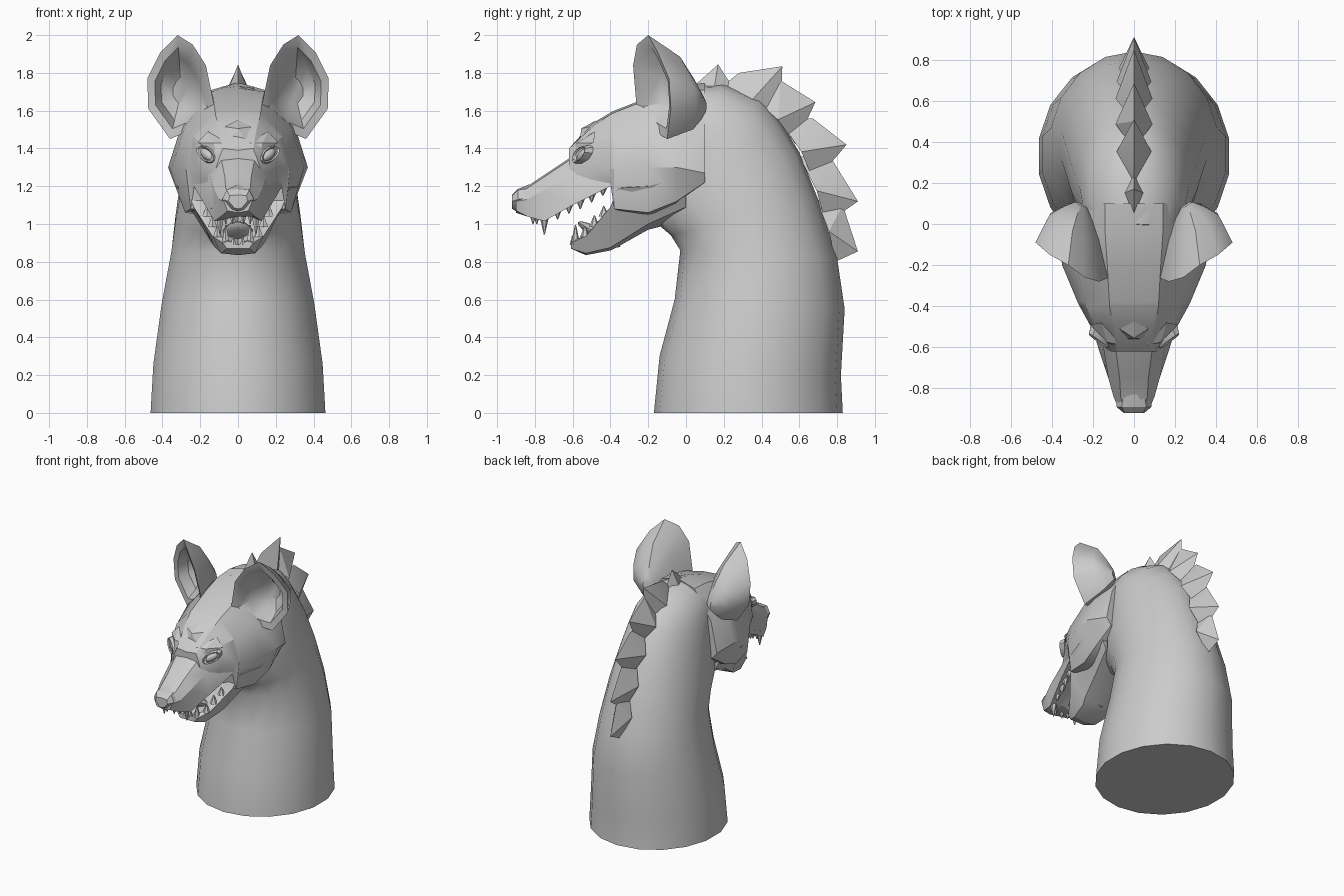
import bpy, bmesh, math
from mathutils import Vector, Matrix


def finish(name, bm, angle=30):
    bmesh.ops.remove_doubles(bm, verts=bm.verts, dist=0.0005)
    bmesh.ops.recalc_face_normals(bm, faces=bm.faces)
    me = bpy.data.meshes.new(name)
    bm.to_mesh(me)
    bm.free()
    ob = bpy.data.objects.new(name, me)
    bpy.context.collection.objects.link(ob)
    bpy.ops.object.select_all(action='DESELECT')
    ob.select_set(True)
    bpy.context.view_layer.objects.active = ob
    if angle:
        bpy.ops.object.shade_smooth_by_angle(angle=math.radians(angle))
    return ob


def skin(bm, rings, cap_start=True, cap_end=True):
    """Bridge equal-length closed rings of points."""
    vs = [[bm.verts.new(p) for p in r] for r in rings]
    n = len(vs[0])
    for a, b in zip(vs, vs[1:]):
        for i in range(n):
            j = (i + 1) % n
            bm.faces.new((a[i], a[j], b[j], b[i]))
    if cap_start:
        bm.faces.new(vs[0])
    if cap_end:
        bm.faces.new(vs[-1])


def loft(name, sections, angle=30):
    """sections: (y, half outline from top centre to bottom centre)."""
    bm = bmesh.new()
    rings = []
    for y, half in sections:
        full = half + [(-x, z) for x, z in reversed(half) if x > 0]
        rings.append([(x, y, z) for x, z in full])
    skin(bm, rings)
    return finish(name, bm, angle)


# neck: rings spanned between a throat point and a nape point
neck = [((-.17, 0), (.83, 0), .47), ((-.14, .3), (.82, .2), .455),
        ((-.06, .6), (.84, .55), .41), ((-.03, .86), (.80, .82), .36),
        ((-.08, .94), (.70, 1.13), .335), ((-.15, 1.0), (.60, 1.38), .31),
        ((-.15, 1.1), (.50, 1.54), .29), ((-.12, 1.2), (.40, 1.66), .27),
        ((-.10, 1.3), (.20, 1.74), .25), ((-.10, 1.4), (0, 1.73), .2)]
bm = bmesh.new()
rings = []
for f, b, w in neck:
    ring = []
    for i in range(18):
        a = 2 * math.pi * i / 18
        t = .5 - .5 * math.cos(a)
        ring.append((w * math.sin(a), f[0] + (b[0] - f[0]) * t, f[1] + (b[1] - f[1]) * t))
    rings.append(ring)
skin(bm, rings)
finish("neck", bm, 40)

# skull with flared cheeks
loft("skull", [
    (-.62, [(0, 1.39), (.08, 1.40), (.10, 1.35), (.13, 1.25), (.14, 1.2), (0, 1.2)]),
    (-.50, [(0, 1.53), (.10, 1.51), (.195, 1.43), (.21, 1.29), (.18, 1.2), (0, 1.2)]),
    (-.40, [(0, 1.59), (.12, 1.58), (.235, 1.46), (.265, 1.29), (.23, 1.21), (0, 1.21)]),
    (-.38, [(0, 1.60), (.12, 1.59), (.24, 1.46), (.275, 1.29), (.25, 1.08), (0, 1.08)]),
    (-.20, [(0, 1.67), (.13, 1.66), (.28, 1.52), (.35, 1.3), (.28, 1.06), (0, 1.02)]),
    (-.05, [(0, 1.72), (.14, 1.70), (.30, 1.52), (.37, 1.3), (.30, 1.12), (0, 1.05)]),
    (.10, [(0, 1.75), (.14, 1.71), (.28, 1.5), (.33, 1.27), (.29, 1.22), (0, 1.2)])])

# upper muzzle
loft("muzzle", [
    (-.90, [(0, 1.17), (.05, 1.165), (.075, 1.12), (.055, 1.07), (0, 1.06)]),
    (-.84, [(0, 1.2), (.065, 1.19), (.10, 1.13), (.09, 1.04), (0, 1.04)]),
    (-.75, [(0, 1.26), (.07, 1.25), (.125, 1.18), (.125, 1.015), (0, 1.06)]),
    (-.60, [(0, 1.36), (.09, 1.35), (.15, 1.26), (.175, 1.10), (0, 1.15)]),
    (-.38, [(0, 1.5), (.10, 1.45), (.20, 1.35), (.24, 1.21), (0, 1.22)])])

# lower jaw, a trough open at the top
loft("lower_jaw", [
    (-.61, [(0, .89), (.05, .91), (.08, .9), (.06, .87), (0, .87)]),
    (-.53, [(0, .89), (.10, .94), (.135, .935), (.09, .845), (0, .835)]),
    (-.40, [(0, .96), (.19, 1.09), (.235, 1.09), (.12, .875), (0, .86)]),
    (-.36, [(0, 1.0), (.20, 1.2), (.27, 1.19), (.14, .9), (0, .88)]),
    (-.20, [(0, 1.1), (.20, 1.2), (.325, 1.2), (.18, 1.0), (0, .97)]),
    (0, [(0, 1.15), (.20, 1.25), (.33, 1.25), (.25, 1.09), (0, 1.02)])])

# nose pad
loft("nose", [
    (-.92, [(0, 1.155), (.045, 1.15), (.05, 1.12), (.02, 1.085), (0, 1.08)]),
    (-.89, [(0, 1.185), (.06, 1.18), (.085, 1.13), (.04, 1.075), (0, 1.06)]),
    (-.83, [(0, 1.21), (.05, 1.19), (.085, 1.14), (.04, 1.09), (0, 1.08)])])


def ball(bm, loc, scale, rot=Matrix.Identity(4), seg=12):
    m = Matrix.Translation(loc) @ rot @ Matrix.Diagonal((*scale, 1))
    bmesh.ops.create_uvsphere(bm, u_segments=seg, v_segments=8, radius=1, matrix=m)


# tongue
bm = bmesh.new()
ball(bm, (0, -.46, .945), (.085, .13, .03), Matrix.Rotation(math.radians(-30), 4, 'X'))
finish("tongue", bm, 50)


# ears: cupped shell with a thick rim and a hollow facing forward
rim = [Vector(p) for p in [
    (.12, -.26, 1.6), (.17, -.28, 1.84), (.24, -.26, 1.95), (.32, -.20, 2.0),
    (.41, -.15, 1.91), (.48, -.09, 1.77), (.475, -.08, 1.61), (.36, -.10, 1.45), (.24, -.18, 1.5)]]
back, hollow = Vector((.25, .06, 1.62)), Vector((.30, -.14, 1.7))
for side, name in ((1, "ear_left"), (-1, "ear_right")):
    def ring(c, t, dy):
        out = [p.lerp(c, t) + Vector((0, dy, 0)) for p in rim]
        return [(side * p.x, p.y, p.z) for p in out]
    bm = bmesh.new()
    skin(bm, [ring(back, .85, .07), ring(back, .6, .085), ring(back, .3, .09), ring(back, 0, 0),
              ring(hollow, .22, .005), ring(hollow, .4, .09), ring(hollow, .75, .14)])
    finish(name, bm, 35)

# mane: overlapping tufts given as root, crest, tip, underside in (y, z)
tufts = [(.045, [(.03, 1.72), (.12, 1.80), (.17, 1.845), (.25, 1.72)]),
         (.085, [(.18, 1.72), (.28, 1.80), (.51, 1.835), (.50, 1.58)]),
         (.09, [(.36, 1.66), (.50, 1.76), (.685, 1.645), (.58, 1.42)]),
         (.09, [(.50, 1.54), (.67, 1.56), (.85, 1.42), (.68, 1.22)]),
         (.085, [(.60, 1.36), (.78, 1.33), (.91, 1.12), (.74, 1.0)]),
         (.075, [(.69, 1.13), (.83, 1.10), (.91, .855), (.79, .80)])]
bm = bmesh.new()
for w, pts in tufts:
    a, c, t, u = [bm.verts.new((0, y, z)) for y, z in pts]
    mid = (a.co + u.co) / 2 + (c.co - a.co) * .12
    for s in (1, -1):
        v = bm.verts.new((s * w, mid.y, mid.z))
        for p, q in ((a, c), (c, t), (t, u)):
            bm.faces.new((p, q, v))
finish("mane", bm, 25)


# eyes, lids, brows and the forehead facet
def facet(bm, outline, peak):
    pk = bm.verts.new(peak)
    vs = [bm.verts.new(p) for p in outline]
    for i, v in enumerate(vs):
        bm.faces.new((v, vs[(i + 1) % len(vs)], pk))


eyes, lids, brows = bmesh.new(), bmesh.new(), bmesh.new()
for s in (1, -1):
    along = Vector((s * .075, .06, .055)).normalized()
    out = Vector((s * .6, -.75, .2))
    out = (out - along * out.dot(along)).normalized()
    up = out.cross(along)
    rot = Matrix((along, out, up)).transposed().to_4x4()
    loc = Vector((s * .158, -.545, 1.365))
    ball(eyes, loc, (.055, .024, .026), rot)
    place = Matrix.Translation(loc) @ rot
    loops = []
    for r, d in ((.8, .022), (1, .03), (1.3, -.01)):
        loops.append([place @ Vector((.065 * r * math.cos(k * math.pi / 5), d,
                                      .033 * r * math.sin(k * math.pi / 5))) for k in range(10)])
    skin(lids, loops, False, False)
    facet(brows, [(s * .05, -.615, 1.36), (s * .12, -.585, 1.385), (s * .215, -.49, 1.43),
                  (s * .16, -.48, 1.49), (s * .06, -.59, 1.43)], (s * .13, -.575, 1.43))
facet(brows, [(0, -.475, 1.55), (.07, -.51, 1.515), (.04, -.56, 1.45), (-.04, -.56, 1.45),
              (-.07, -.51, 1.515)], (0, -.555, 1.505))
finish("eyes", eyes, 50)
finish("eyelids", lids, 30)
finish("brows", brows, 20)

# teeth: base point, length, radius; mirrored on both sides
upper = [(.095, -.75, 1.045, .10, .026), (.03, -.81, 1.05, .05, .018), (.065, -.79, 1.05, .05, .018),
         (.12, -.68, 1.085, .06, .026), (.13, -.62, 1.115, .06, .028), (.15, -.56, 1.145, .065, .03),
         (.165, -.50, 1.175, .06, .03), (.185, -.44, 1.2, .05, .028)]
lower = [(.065, -.585, .895, .10, .024), (.025, -.6, .89, .05, .016),
         (.11, -.535, .93, .06, .026), (.135, -.485, .985, .06, .028), (.165, -.435, 1.04, .055, .028)]
for name, row, d in (("upper_teeth", upper, -1), ("lower_teeth", lower, 1)):
    bm = bmesh.new()
    for x, y, z, h, r in row:
        for s in (1, -1):
            m = Matrix.Translation((s * x, y, z + d * h / 2)) @ Matrix.Diagonal((1, 1, d, 1))
            bmesh.ops.create_cone(bm, cap_ends=True, segments=6, radius1=r, radius2=.003,
                                  depth=h, matrix=m)
    finish(name, bm, 30)
